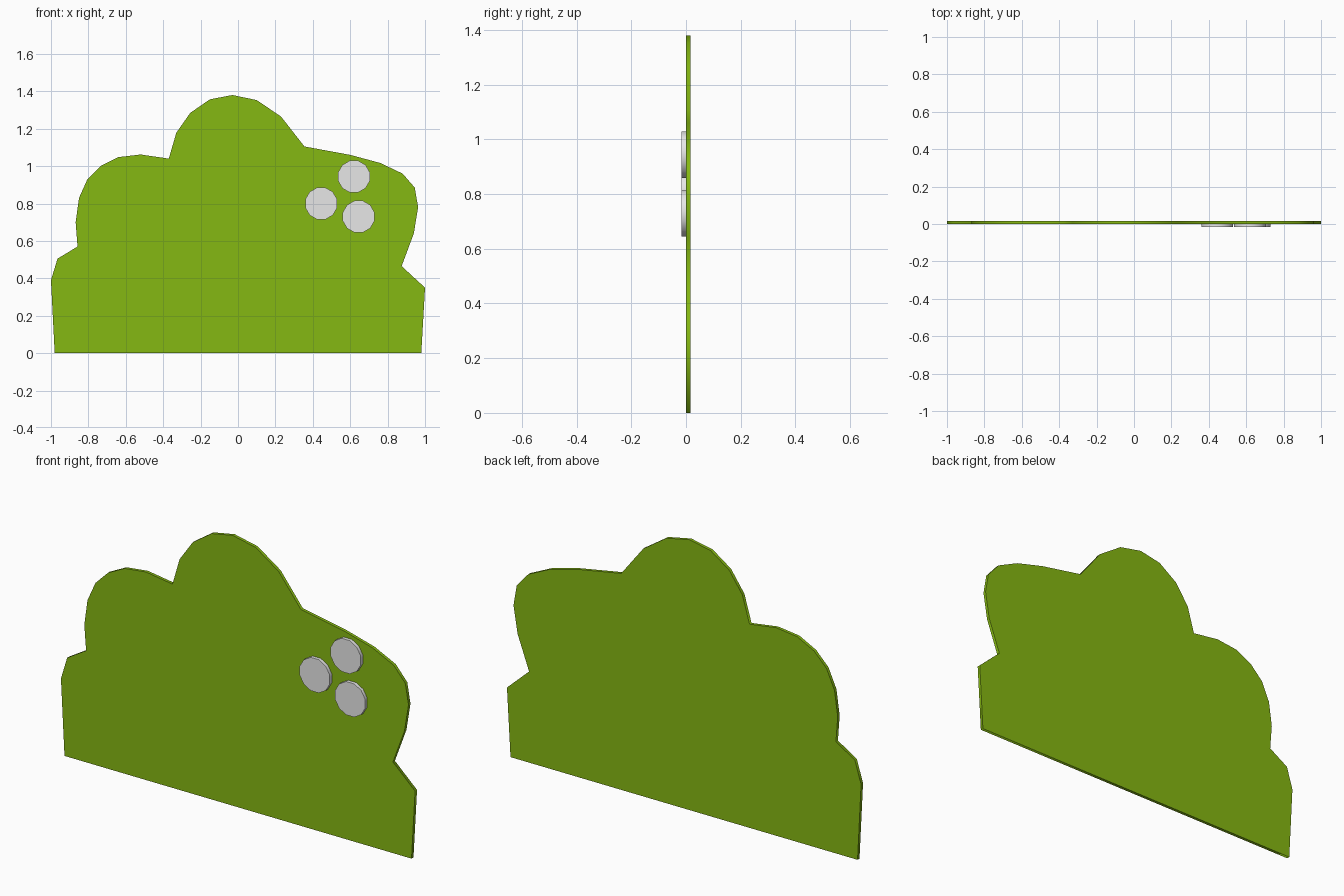
import bpy, bmesh, math

if "Cube" in bpy.data.objects:
    bpy.data.objects.remove(bpy.data.objects["Cube"])


def material(name, rgb):
    m = bpy.data.materials.new(name)
    m.diffuse_color = (*rgb, 1)
    m.use_nodes = True
    m.node_tree.nodes["Principled BSDF"].inputs["Base Color"].default_value = m.diffuse_color
    return m


green = material("leaf green", (0.235, 0.479, 0.006))
grey = material("pale grey", (0.8, 0.8, 0.8))


def plate(name, outline, y_front, y_back, mat):
    """Extrude an x-z outline along y, with a smooth rim and crisp flat caps."""
    bm = bmesh.new()
    front = bm.faces.new([bm.verts.new((x, y_front, z)) for x, z in outline])
    ext = bmesh.ops.extrude_face_region(bm, geom=[front], use_keep_orig=True)
    for v in ext["geom"]:
        if isinstance(v, bmesh.types.BMVert):
            v.co.y = y_back
    bmesh.ops.recalc_face_normals(bm, faces=bm.faces)
    for f in bm.faces:
        f.smooth = True
    for f in bm.faces:
        if abs(f.normal.y) > 0.9:
            for e in f.edges:
                e.smooth = False
    me = bpy.data.meshes.new(name)
    bm.to_mesh(me)
    bm.free()
    me.materials.append(mat)
    ob = bpy.data.objects.new(name, me)
    bpy.context.collection.objects.link(ob)
    return ob


# Bush silhouette, counter-clockwise from bottom right
bush = [
    (-0.98, 0), (0.98, 0), (1.0, 0.35), (0.875, 0.465),
    # right lobe
    (0.94, 0.64), (0.963, 0.78), (0.945, 0.885), (0.88, 0.96),
    (0.76, 1.017), (0.60, 1.06), (0.355, 1.105),
    # top lobe
    (0.23, 1.265), (0.10, 1.353), (-0.03, 1.38), (-0.15, 1.357),
    (-0.255, 1.285), (-0.33, 1.178), (-0.37, 1.04),
    # left lobe
    (-0.52, 1.062), (-0.64, 1.048), (-0.735, 1.0), (-0.805, 0.93),
    (-0.85, 0.83), (-0.868, 0.70), (-0.858, 0.57),
    (-0.965, 0.505), (-1.0, 0.39),
]
plate("bush_board", bush, 0.0, 0.016, green)

# Three berries on the front
R, SIDES = 0.088, 12
for i, (cx, cz) in enumerate([(0.445, 0.80), (0.62, 0.944), (0.645, 0.73)]):
    ring = [(cx + R * math.cos(math.tau * (k + 0.5) / SIDES),
             cz + R * math.sin(math.tau * (k + 0.5) / SIDES)) for k in range(SIDES)]
    plate(f"berry_{i + 1}", ring, -0.017, 0.0, grey)
